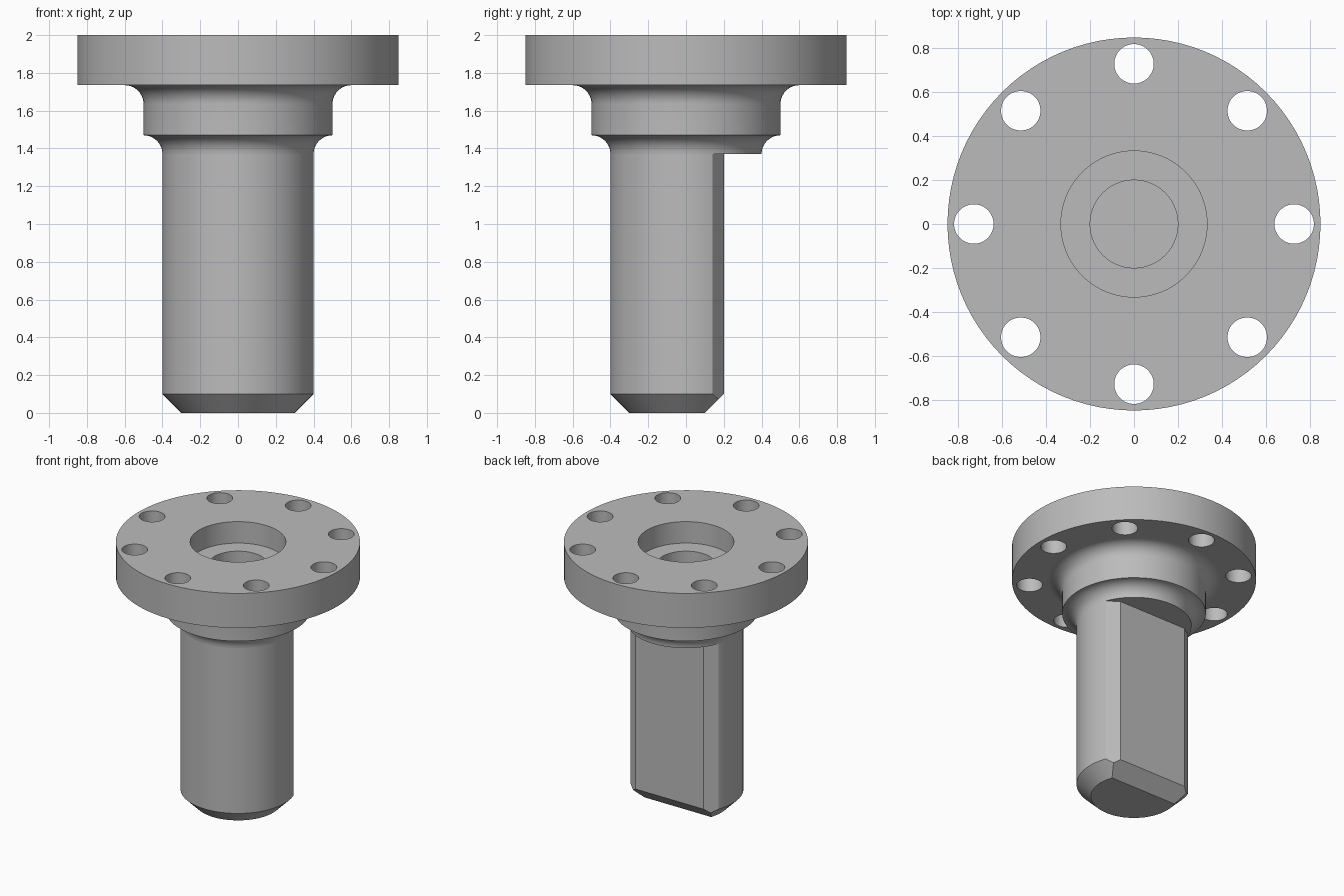
import bpy, bmesh, math
from mathutils import Vector

if "Cube" in bpy.data.objects:
    bpy.data.objects.remove(bpy.data.objects["Cube"], do_unlink=True)

SEGMENTS = 96

steel = bpy.data.materials.new("grey_steel")
steel.use_nodes = True
colour = (0.5, 0.5, 0.5, 1)
steel.diffuse_color = colour
steel.node_tree.nodes["Principled BSDF"].inputs["Base Color"].default_value = colour


def lathe(profile):
    """Revolve a (radius, height) profile around z."""
    bm = bmesh.new()
    verts = [bm.verts.new((r, 0, z)) for r, z in profile]
    edges = [bm.edges.new(pair) for pair in zip(verts, verts[1:])]
    bmesh.ops.spin(bm, geom=verts + edges, axis=(0, 0, 1), cent=(0, 0, 0),
                   angle=math.tau, steps=SEGMENTS, use_duplicate=False)
    bmesh.ops.remove_doubles(bm, verts=bm.verts, dist=0.0001)
    bmesh.ops.recalc_face_normals(bm, faces=bm.faces)
    return bm


def make_object(name, bm):
    mesh = bpy.data.meshes.new(name)
    bm.to_mesh(mesh)
    bm.free()
    mesh.materials.append(steel)
    obj = bpy.data.objects.new(name, mesh)
    bpy.context.collection.objects.link(obj)
    return obj


def activate(obj):
    bpy.ops.object.select_all(action='DESELECT')
    obj.select_set(True)
    bpy.context.view_layer.objects.active = obj


def fillet(r, z, radius=0.1, steps=10):
    """Concave quarter arc from vertical (inner) to horizontal (outer)."""
    return [(r - radius * math.cos(a), z + radius * math.sin(a))
            for a in (math.pi / 2 * i / steps for i in range(steps + 1))]


# Flange with stepped collar, counterbore and blind centre bore
flange_profile = ([(0, 1.37)] + fillet(0.5, 1.37) + fillet(0.6, 1.635)
                  + [(0.61, 1.735), (0.85, 1.735), (0.85, 2), (0.333, 2),
                     (0.333, 1.835), (0.2, 1.835), (0.2, 1.45), (0, 1.45)])
flange = make_object("flange_and_collar", lathe(flange_profile))

# Ring of bolt holes
bm = bmesh.new()
for i in range(8):
    a = math.tau * i / 8
    new = bmesh.ops.create_cone(bm, cap_ends=True, segments=48,
                                radius1=0.09, radius2=0.09, depth=0.6)
    bmesh.ops.translate(bm, verts=new["verts"],
                        vec=(0.73 * math.cos(a), 0.73 * math.sin(a), 1.95))
cutter = make_object("bolt_hole_cutter", bm)
cutter.hide_render = True
holes = flange.modifiers.new("bolt_holes", 'BOOLEAN')
holes.operation = 'DIFFERENCE'
holes.solver = 'EXACT'
holes.object = cutter
activate(flange)
bpy.ops.object.modifier_apply(modifier=holes.name)
bpy.data.objects.remove(cutter, do_unlink=True)

# Shaft with chamfered end, then a chamfered flat trimmed on the back
bm = lathe([(0, 0), (0.3, 0), (0.4, 0.1), (0.4, 1.4), (0, 1.4)])
cuts = [((0, 0.2, 0), (0, 1, 0)),
        ((0, 0.1, 0), (0, 1, -1)),
        ((0.29, 0.2, 0), (0.06, 0.085, 0)),
        ((-0.29, 0.2, 0), (-0.06, 0.085, 0))]
for point, normal in cuts:
    geom = bm.verts[:] + bm.edges[:] + bm.faces[:]
    cut = bmesh.ops.bisect_plane(bm, geom=geom, plane_co=point,
                                 plane_no=Vector(normal).normalized(),
                                 clear_outer=True)
    rim = [e for e in cut["geom_cut"] if isinstance(e, bmesh.types.BMEdge)]
    bmesh.ops.holes_fill(bm, edges=rim, sides=0)
bmesh.ops.recalc_face_normals(bm, faces=bm.faces)
shaft = make_object("shaft", bm)

# Smooth round walls, crisp edges
for obj in (flange, shaft):
    activate(obj)
    bpy.ops.object.shade_smooth_by_angle(angle=math.radians(22))
